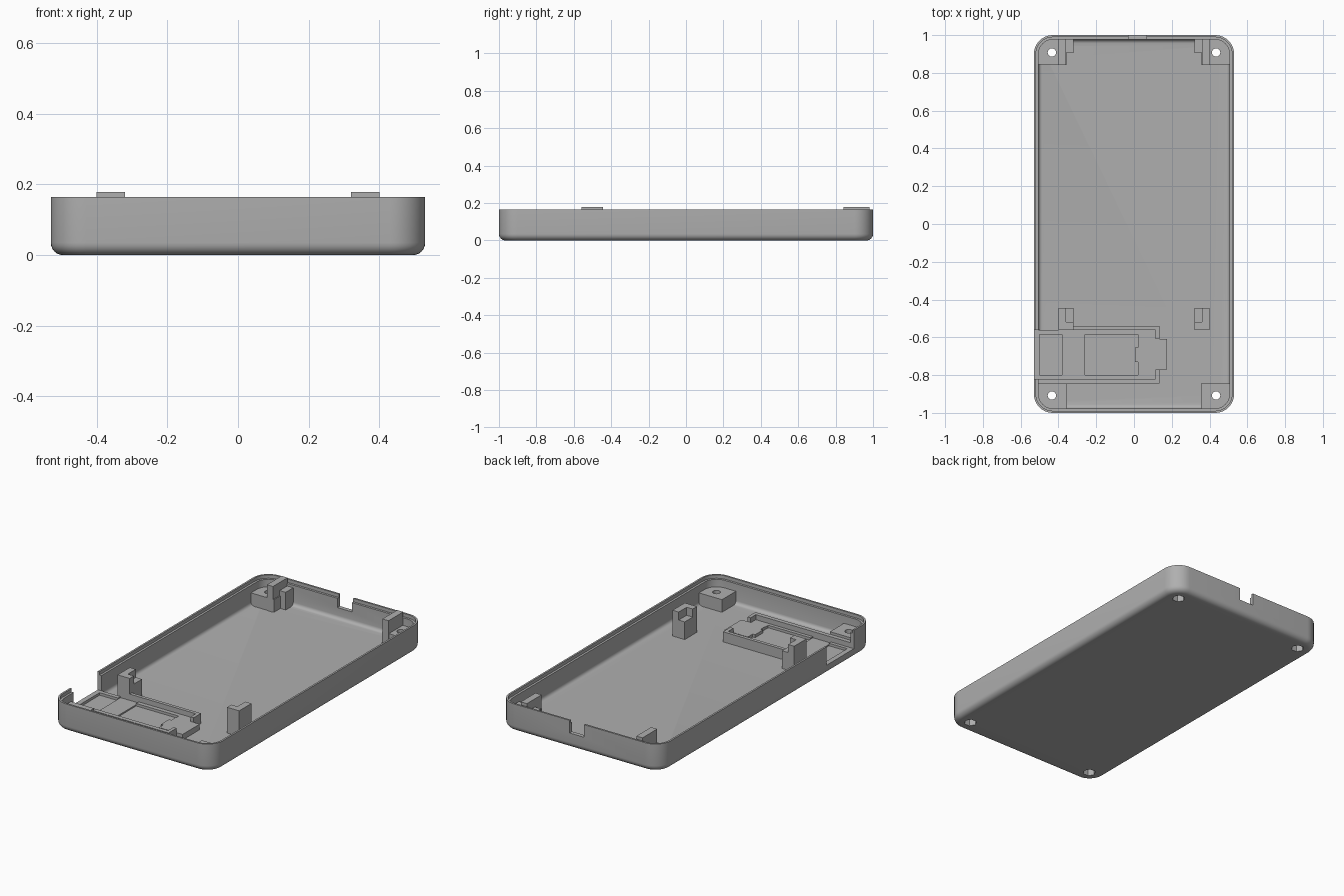
import bpy, bmesh
from math import sin, cos, pi

if "Cube" in bpy.data.objects:
    bpy.data.objects.remove(bpy.data.objects["Cube"])

grey = bpy.data.materials.new("matte_grey")
grey.use_nodes = True
colour = (0.43, 0.43, 0.43, 1)
grey.diffuse_color = colour
grey.node_tree.nodes["Principled BSDF"].inputs["Base Color"].default_value = colour

FLOOR = 0.025
LOW = 0.015  # parts are sunk into the floor to join it


def make(name, bm):
    bmesh.ops.recalc_face_normals(bm, faces=bm.faces)
    mesh = bpy.data.meshes.new(name)
    bm.to_mesh(mesh)
    bm.free()
    obj = bpy.data.objects.new(name, mesh)
    bpy.context.collection.objects.link(obj)
    mesh.materials.append(grey)
    return obj


def prism(name, points, z0, z1):
    bm = bmesh.new()
    lower = [bm.verts.new((x, y, z0)) for x, y in points]
    upper = [bm.verts.new((x, y, z1)) for x, y in points]
    bm.faces.new(lower)
    bm.faces.new(upper)
    for i in range(len(points)):
        j = (i + 1) % len(points)
        bm.faces.new((lower[i], lower[j], upper[j], upper[i]))
    return make(name, bm)


def block(name, x0, x1, y0, y1, z0, z1):
    return prism(name, [(x0, y0), (x1, y0), (x1, y1), (x0, y1)], z0, z1)


def circle(cx, cy, r, n):
    return [(cx + r * cos(2 * pi * i / n), cy + r * sin(2 * pi * i / n)) for i in range(n)]


def cut(obj, cutter):
    cutter.hide_render = True
    mod = obj.modifiers.new("cut", "BOOLEAN")
    mod.operation = "DIFFERENCE"
    mod.solver = "EXACT"
    mod.object = cutter
    bpy.context.view_layer.objects.active = obj
    bpy.ops.object.modifier_apply(modifier=mod.name)


def rounded_rect(inset, steps=10):
    r = 0.1 - inset
    points = []
    for k, (sx, sy) in enumerate([(1, 1), (-1, 1), (-1, -1), (1, -1)]):
        for i in range(steps + 1):
            a = pi / 2 * (k + i / steps)
            points.append((sx * 0.43 + r * cos(a), sy * 0.9 + r * sin(a)))
    return points


# Case shell: (inset, height) profile from underside, over the rim, to the floor
profile = []
for i in range(7):
    a = pi / 2 * i / 6
    profile.append((0.035 * (1 - sin(a)), 0.035 * (1 - cos(a))))
profile += [(0, 0.165), (0.011, 0.165), (0.011, 0.145), (0.024, 0.145)]
for i in range(5):
    a = pi / 2 * i / 4
    profile.append((0.024 + 0.02 * (1 - cos(a)), FLOOR + 0.02 * (1 - sin(a))))

bm = bmesh.new()
loops = [[bm.verts.new((x, y, z)) for x, y in rounded_rect(d)] for d, z in profile]
for a, b in zip(loops, loops[1:]):
    for i in range(len(a)):
        j = (i + 1) % len(a)
        bm.faces.new((a[i], a[j], b[j], b[i]))
bm.faces.new(loops[0])
bm.faces.new(loops[-1])
shell = make("case_shell", bm)

cutters = [block("side_slot_cutter", -0.6, -0.5, -0.82, -0.56, 0.055, 0.3),
           block("cable_notch_cutter", -0.03, 0.065, 0.95, 1.1, 0.09, 0.3)]
for c in cutters:
    cut(shell, c)

# Screw bosses in the corners, with through holes and nut recesses below
for sx, side in ((-1, "right"), (1, "left")):
    for sy, end in ((-1, "front"), (1, "back")):
        arc = [(0.43 + 0.085 * cos(pi / 16 * i), 0.9 + 0.085 * sin(pi / 16 * i)) for i in range(9)]
        outline = [(0.355, 0.845), (0.515, 0.845)] + arc + [(0.355, 0.985)]
        boss = prism(f"screw_boss_{end}_{side}", [(sx * x, sy * y) for x, y in outline], LOW, 0.1)
        hole = prism("hole_cutter", circle(sx * 0.435, sy * 0.908, 0.022, 24), -0.1, 0.3)
        nut = prism("nut_cutter", circle(sx * 0.435, sy * 0.908, 0.036, 6), -0.1, 0.05)
        for c in (hole, nut):
            cut(boss, c)
            cut(shell, c)
            cutters.append(c)

# Board supports: a tall outer stop beside a lower ledge
LEDGE, TOP = 0.13, 0.178


def mirrored_prism(name, points, z1):
    for s, side in ((-1, "right"), (1, "left")):
        prism(f"{name}_{side}", [(s * x, y) for x, y in points], LOW, z1)


mirrored_prism("front_support_stop", [(0.32, -0.56), (0.4, -0.56), (0.4, -0.445),
                                      (0.36, -0.445), (0.36, -0.52), (0.32, -0.52)], TOP)
mirrored_prism("front_support_ledge", [(0.32, -0.52), (0.36, -0.52),
                                       (0.36, -0.445), (0.32, -0.445)], LEDGE)
mirrored_prism("back_support_stop", [(0.36, 0.842), (0.4, 0.842), (0.4, 0.98), (0.36, 0.98)], TOP)
mirrored_prism("back_support_ledge", [(0.32, 0.905), (0.36, 0.905), (0.36, 0.98), (0.32, 0.98)], LEDGE)

# Module tray beside the side slot
base = block("tray_base", -0.515, 0.115, -0.82, -0.56, LOW, 0.055)
for x0, x1 in ((-0.5, -0.38), (-0.26, 0.02)):
    c = block("tray_recess_cutter", x0, x1, -0.8, -0.585, 0.04, 0.3)
    cut(base, c)
    cutters.append(c)
c = block("tray_bridge_cutter", -0.38, -0.26, -0.82, -0.56, 0.048, 0.3)
cut(base, c)
cutters.append(c)
block("tray_back_wall", -0.33, 0.135, -0.56, -0.54, LOW, 0.085)
block("tray_front_wall", -0.515, 0.135, -0.845, -0.82, LOW, 0.085)
block("tray_end_wall_front", 0.115, 0.135, -0.82, -0.77, LOW, 0.085)
block("tray_end_wall_back", 0.115, 0.135, -0.61, -0.56, LOW, 0.085)
prism("tray_end_tongue", [(0.02, -0.77), (0.175, -0.77), (0.175, -0.61), (0.02, -0.61),
                          (0.02, -0.655), (0.005, -0.655), (0.005, -0.73), (0.02, -0.73)], LOW, 0.058)

for c in cutters:
    bpy.data.objects.remove(c)

# Smooth the rounded shell, keeping crisp edges
bpy.ops.object.select_all(action="DESELECT")
shell.select_set(True)
bpy.context.view_layer.objects.active = shell
bpy.ops.object.shade_smooth_by_angle(angle=0.6)
